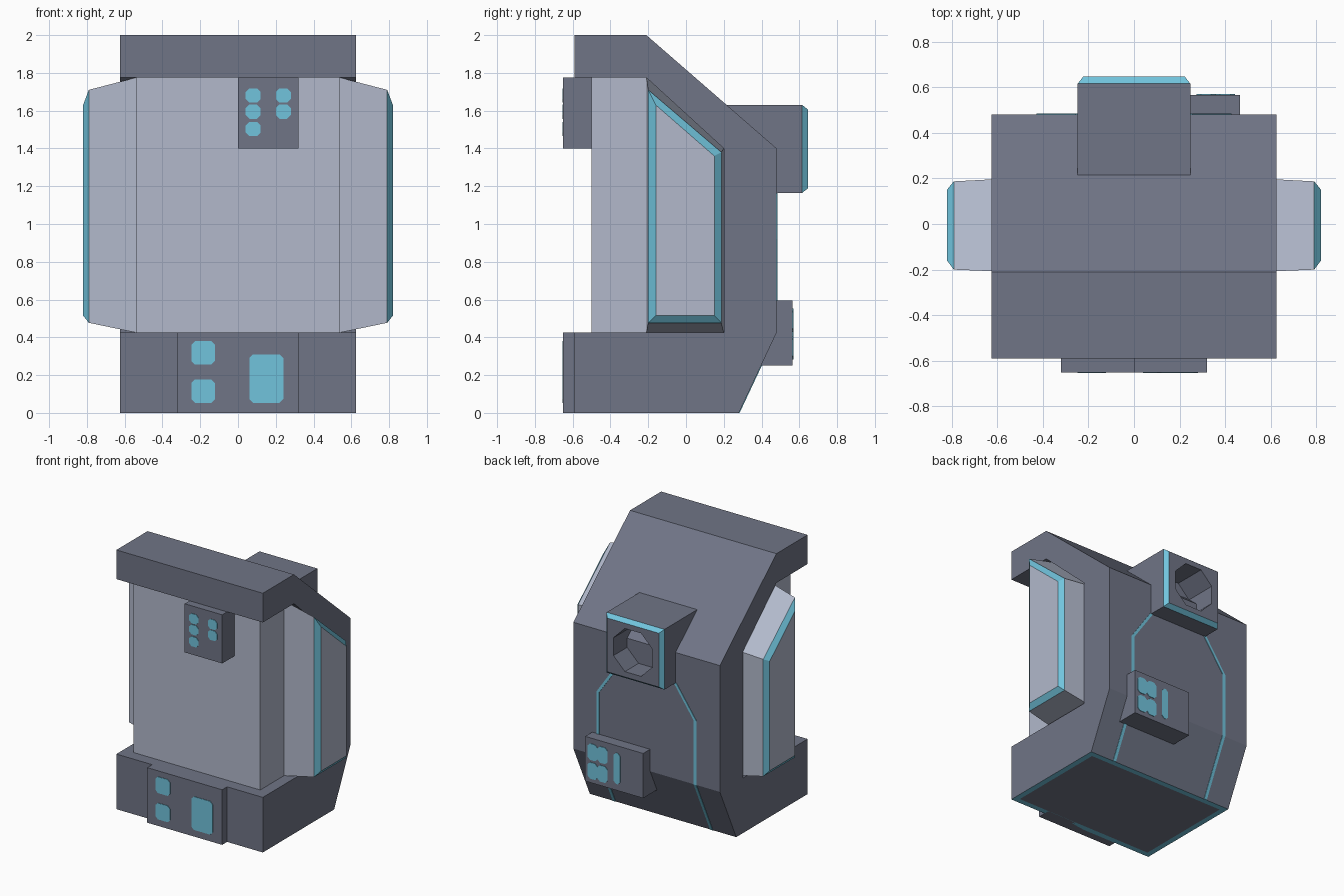
import bpy, bmesh, math
from mathutils import Matrix

if "Cube" in bpy.data.objects:
    bpy.data.objects.remove(bpy.data.objects["Cube"])


def material(name, rgb):
    m = bpy.data.materials.new(name)
    m.diffuse_color = (*rgb, 1)
    m.use_nodes = True
    m.node_tree.nodes["Principled BSDF"].inputs["Base Color"].default_value = m.diffuse_color
    return m


MATS = [material("dark_grey", (0.160, 0.176, 0.238)),
        material("light_grey", (0.445, 0.485, 0.600)),
        material("cyan", (0.165, 0.550, 0.720))]
DARK, LIGHT, CYAN = 0, 1, 2


def finish(name, bm):
    bmesh.ops.recalc_face_normals(bm, faces=bm.faces)
    me = bpy.data.meshes.new(name)
    bm.to_mesh(me)
    bm.free()
    for m in MATS:
        me.materials.append(m)
    ob = bpy.data.objects.new(name, me)
    bpy.context.collection.objects.link(ob)
    return ob


def loft_bm(rings, bands, caps):
    """Skin equal-length rings; one colour per band, one for the caps."""
    bm = bmesh.new()
    vs = [[bm.verts.new(p) for p in r] for r in rings]
    n = len(vs[0])
    for a, b, c in zip(vs, vs[1:], bands):
        for i in range(n):
            j = (i + 1) % n
            bm.faces.new((a[i], a[j], b[j], b[i])).material_index = c
    for r in (vs[0], vs[-1]):
        bm.faces.new(r).material_index = caps
    return bm


def loft(name, rings, bands, caps):
    return finish(name, loft_bm(rings, bands, caps))


def rect(x0, x1, z0, z1, y):
    return [(x0, y, z0), (x1, y, z0), (x1, y, z1), (x0, y, z1)]


def box(name, x0, x1, y0, y1, z0, z1, c):
    return loft(name, [rect(x0, x1, z0, z1, y0), rect(x0, x1, z0, z1, y1)], [c], c)


def plate(name, x0, x1, z0, z1, y, r=0.02):
    """Thin cyan plate with clipped corners, centred on the plane y."""
    pts = [(x0 + r, z0), (x1 - r, z0), (x1, z0 + r), (x1, z1 - r),
           (x1 - r, z1), (x0 + r, z1), (x0, z1 - r), (x0, z0 + r)]
    loft(name, [[(x, y + d, z) for x, z in pts] for d in (-0.004, 0.004)], [CYAN], CYAN)


# C-shaped outer shell with a cyan rim around its underside
profile = [(-0.59, 0), (0.28, 0), (0.48, 0.425), (0.48, 1.4), (-0.21, 2), (-0.59, 2),
           (-0.59, 1.775), (-0.21, 1.775), (0.2, 1.4), (0.2, 0.425), (-0.59, 0.425)]
bm = loft_bm([[(x, y, z) for y, z in profile] for x in (-0.625, 0.625)], [DARK], DARK)
bmesh.ops.recalc_face_normals(bm, faces=bm.faces)
bottom = [f for f in bm.faces if f.calc_center_median().z < 1e-4]
for f in bmesh.ops.inset_region(bm, faces=bottom, thickness=0.06)["faces"]:
    f.material_index = CYAN
finish("outer_shell", bm)

# Light front panel and the side pods with cyan chamfers
box("front_panel", -0.54, 0.54, -0.5, -0.2, 0.425, 1.775, LIGHT)
sections = [(0.54, -0.21, 0.2, 0.425, 1.4, 1.775),
            (0.79, -0.2, 0.187, 0.477, 1.38, 1.71),
            (0.82, -0.16, 0.15, 0.515, 1.36, 1.63)]


def pod_ring(s, side):
    x, y0, y1, z0, z1, z2 = s
    return [(side * x, y0, z0), (side * x, y1, z0), (side * x, y1, z1), (side * x, y0, z2)]


loft("side_pods", [pod_ring(s, -1) for s in reversed(sections)] +
     [pod_ring(s, 1) for s in sections], [CYAN, LIGHT, LIGHT, LIGHT, CYAN], LIGHT)

# Control boxes
box("upper_control_box", 0, 0.32, -0.65, -0.45, 1.4, 1.775, DARK)
box("lower_control_box", -0.32, 0.32, -0.65, -0.55, 0, 0.425, DARK)
box("rear_control_box", -0.03, 0.465, 0.3, 0.565, 0.25, 0.595, DARK)

# Buttons and screens
for x, z in [(0.08, 1.68), (0.08, 1.595), (0.08, 1.503), (0.24, 1.68), (0.24, 1.595)]:
    plate("upper_button", x - 0.04, x + 0.04, z - 0.038, z + 0.038, -0.65)
for z in (0.115, 0.318):
    plate("lower_button", -0.247, -0.123, z - 0.063, z + 0.063, -0.65)
plate("lower_screen", 0.06, 0.24, 0.053, 0.31, -0.65)
for x in (0.315, 0.4):
    for z in (0.345, 0.49):
        plate("rear_button", x - 0.042, x + 0.042, z - 0.063, z + 0.063, 0.565)
plate("rear_bar", 0.165, 0.22, 0.3, 0.54, 0.565)

# Rear socket: box with a cyan chamfer and an octagonal hole
socket = loft("rear_socket", [rect(-0.247, 0.247, 1.165, 1.63, 0.21),
                              rect(-0.247, 0.247, 1.165, 1.63, 0.615),
                              rect(-0.222, 0.222, 1.19, 1.605, 0.647)], [DARK, CYAN], DARK)
hole = [(0.18 * math.cos(math.pi * (i + 0.5) / 4), 0.18 * math.sin(math.pi * (i + 0.5) / 4))
        for i in range(8)]
cutter = loft("socket_cutter", [[(x, y, 1.398 + z) for x, z in hole] for y in (0.4, 0.75)],
              [DARK], DARK)
cutter.hide_render = True
mod = socket.modifiers.new("hole", 'BOOLEAN')
mod.operation = 'DIFFERENCE'
mod.solver = 'EXACT'
mod.object = cutter
bpy.context.view_layer.objects.active = socket
bpy.ops.object.modifier_apply(modifier=mod.name)
bpy.data.objects.remove(cutter)

# Cyan stripes running down the back from the socket
path = [(0.245, 0.48, 1.165), (0.415, 0.48, 0.92), (0.415, 0.48, 0.425), (0.415, 0.28, 0)]
for s, side in ((-1, "left"), (1, "right")):
    loft("back_stripe_" + side,
         [[(s * x + dx, y + dy, z) for dx, dy in
           ((-0.012, -0.004), (0.012, -0.004), (0.012, 0.004), (-0.012, 0.004))]
          for x, y, z in path], [CYAN] * 3, CYAN)
